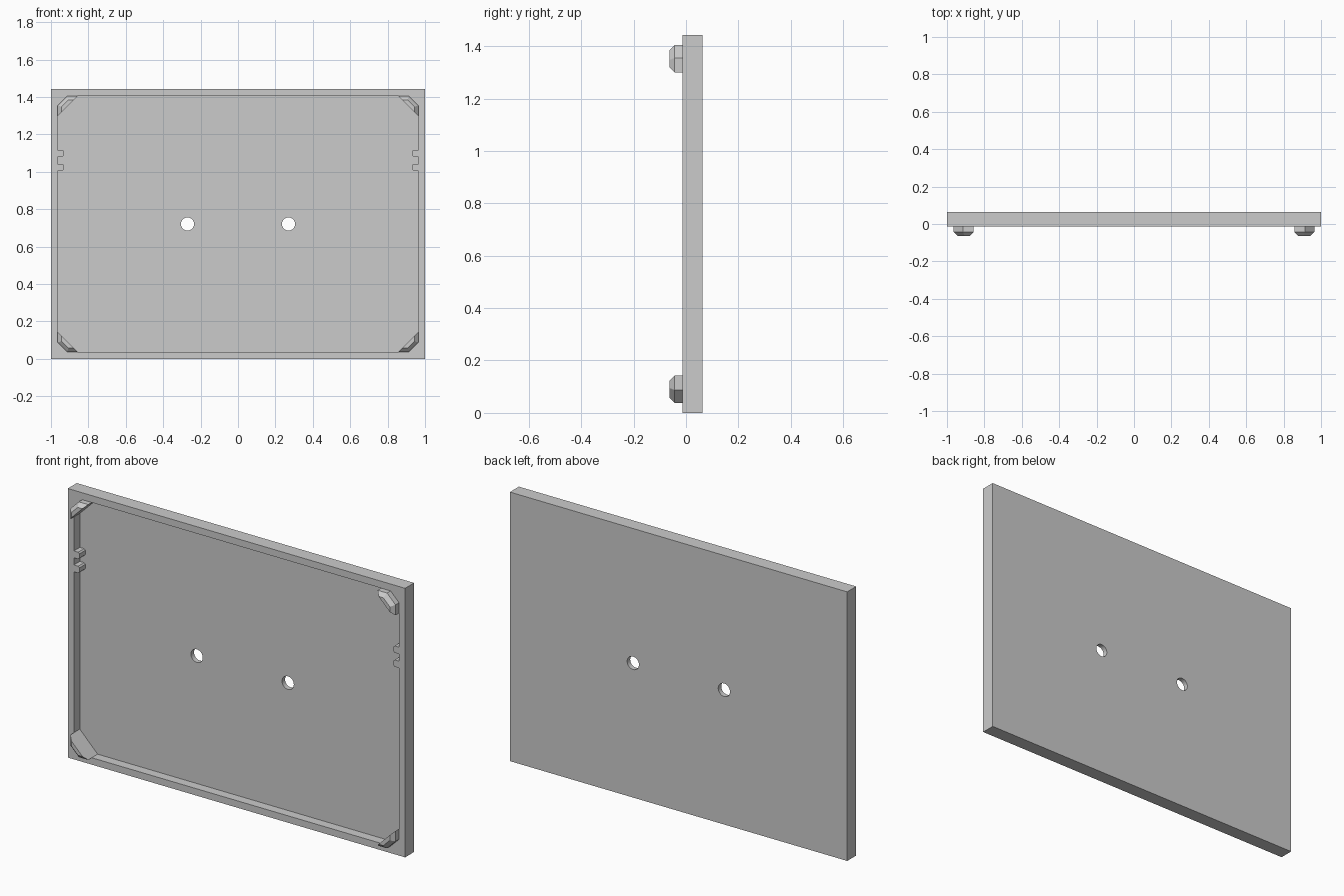
import bpy
import bmesh
import math

W, H = 1.0, 1.442            # half width, full height
BACK, FLOOR, RIM = 0.063, 0.037, -0.013
TAPER, TIP = -0.043, -0.063  # corner clip levels
IN_X, IN_Z = 0.964, 0.684    # half size of the recess
MID = H / 2

if "Cube" in bpy.data.objects:
    bpy.data.objects.remove(bpy.data.objects["Cube"], do_unlink=True)

grey = bpy.data.materials.new("plain grey")
grey.use_nodes = True
grey.diffuse_color = (0.6, 0.6, 0.6, 1)
grey.node_tree.nodes["Principled BSDF"].inputs["Base Color"].default_value = (0.6, 0.6, 0.6, 1)


def loft(name, sections):
    """Closed solid through (y, [(x, z), ...]) sections."""
    bm = bmesh.new()
    rings = [[bm.verts.new((x, y, z)) for x, z in pts] for y, pts in sections]
    n = len(rings[0])
    for a, b in zip(rings, rings[1:]):
        for i in range(n):
            j = (i + 1) % n
            bm.faces.new((a[i], a[j], b[j], b[i]))
    bm.faces.new(rings[0])
    bm.faces.new(rings[-1])
    bmesh.ops.recalc_face_normals(bm, faces=bm.faces[:])
    mesh = bpy.data.meshes.new(name)
    bm.to_mesh(mesh)
    bm.free()
    mesh.materials.append(grey)
    ob = bpy.data.objects.new(name, mesh)
    bpy.context.collection.objects.link(ob)
    return ob


def cut(target, cutter):
    mod = target.modifiers.new("cut", 'BOOLEAN')
    mod.operation = 'DIFFERENCE'
    mod.solver = 'EXACT'
    mod.object = cutter
    bpy.context.view_layer.objects.active = target
    bpy.ops.object.modifier_apply(modifier=mod.name)
    bpy.data.objects.remove(cutter, do_unlink=True)


# Panel
panel = loft("panel", [(y, [(-W, 0), (W, 0), (W, H), (-W, H)]) for y in (RIM, BACK)])

# Recess outline: clipped corners and two small side tabs on each side
side = [(IN_X - 0.05, MID - IN_Z), (IN_X, MID - IN_Z + 0.05)]
tab, bevel = 0.033, 0.007
for low, high in ((1.005, 1.042), (1.08, 1.117)):
    side += [(IN_X, low), (IN_X - tab + bevel, low), (IN_X - tab, low + bevel),
             (IN_X - tab, high - bevel), (IN_X - tab + bevel, high), (IN_X, high)]
side += [(IN_X, MID + IN_Z - 0.05), (IN_X - 0.05, MID + IN_Z)]
outline = side + [(-x, z) for x, z in reversed(side)]
cut(panel, loft("recess_cutter", [(y, outline) for y in (RIM - 0.1, FLOOR)]))

# Two round screw holes
for cx in (-0.27, 0.27):
    ring = [(cx + 0.035 * math.cos(a * math.tau / 32),
             MID + 0.035 * math.sin(a * math.tau / 32)) for a in range(32)]
    cut(panel, loft("hole_cutter", [(y, ring) for y in (-0.1, 0.1)]))

# Corner clips: straight inner diagonal, tapered outer sides
base = [(0, 0.106), (0, 0.05), (0.05, 0), (0.106, 0)]
tip = [(0.02, 0.086), (0.02, 0.058), (0.058, 0.02), (0.086, 0.02)]
for sx, across in ((-1, "right"), (1, "left")):
    for sz, level in ((-1, "lower"), (1, "upper")):
        def place(pts):
            return [(sx * (IN_X - u), MID + sz * (IN_Z - v)) for u, v in pts]
        loft(f"{level}_{across}_clip",
             [(FLOOR, place(base)), (TAPER, place(base)), (TIP, place(tip))])
